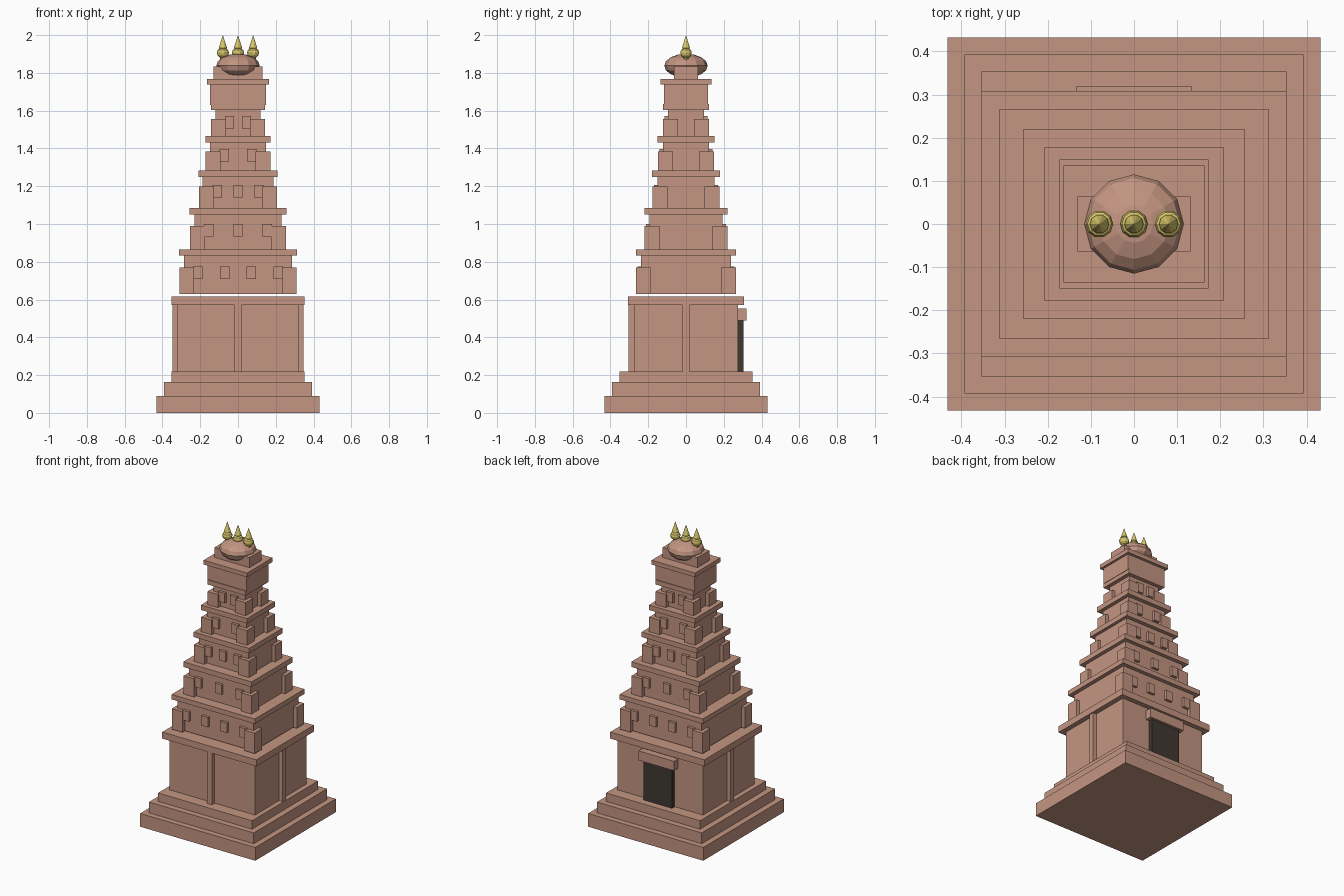
import bpy, bmesh, math
from mathutils import Matrix

if "Cube" in bpy.data.objects:
    bpy.data.objects.remove(bpy.data.objects["Cube"])


def material(name, rgb):
    m = bpy.data.materials.new(name)
    m.diffuse_color = (*rgb, 1)
    m.use_nodes = True
    m.node_tree.nodes["Principled BSDF"].inputs["Base Color"].default_value = m.diffuse_color
    return m


STONE = material("terracotta", (0.55, 0.30, 0.22))
GOLD = material("gold", (0.70, 0.58, 0.15))
DARK = material("dark_opening", (0.05, 0.04, 0.03))


def finish(name, bm, mat):
    me = bpy.data.meshes.new(name)
    bm.to_mesh(me)
    bm.free()
    me.materials.append(mat)
    ob = bpy.data.objects.new(name, me)
    bpy.context.collection.objects.link(ob)
    return ob


def box(name, x0, x1, y0, y1, z0, z1, mat=STONE):
    bm = bmesh.new()
    bmesh.ops.create_cube(bm, size=1, matrix=(
        Matrix.Translation(((x0 + x1) / 2, (y0 + y1) / 2, (z0 + z1) / 2))
        @ Matrix.Diagonal((x1 - x0, y1 - y0, z1 - z0, 1))))
    return finish(name, bm, mat)


def slab(name, hx, hy, z0, z1):
    return box(name, -hx, hx, -hy, hy, z0, z1)


def lathe(name, profile, x, sides, mat):
    bm = bmesh.new()
    verts = [bm.verts.new((r, 0, z)) for r, z in profile]
    edges = [bm.edges.new(p) for p in zip(verts, verts[1:])]
    bmesh.ops.spin(bm, geom=verts + edges, cent=(0, 0, 0), axis=(0, 0, 1),
                   angle=math.tau, steps=sides)
    bmesh.ops.remove_doubles(bm, verts=bm.verts, dist=1e-4)
    bmesh.ops.recalc_face_normals(bm, faces=bm.faces)
    bmesh.ops.translate(bm, verts=bm.verts, vec=(x, 0, 0))
    return finish(name, bm, mat)


# Stepped plinth
for i, (h, z0, z1) in enumerate([(0.432, 0, 0.09), (0.393, 0.09, 0.163),
                                 (0.353, 0.163, 0.22)]):
    slab(f"plinth_step_{i + 1}", h, h, z0, z1)

# Gate storey with mid-face pilasters
slab("gate_storey", 0.32, 0.275, 0.22, 0.572)
slab("gate_cornice", 0.353, 0.308, 0.572, 0.616)
box("front_pilaster", -0.018, 0.018, -0.305, -0.27, 0.22, 0.572)
for s, side in ((-1, "left"), (1, "right")):
    xs = sorted((s * 0.315, s * 0.346))
    box(f"{side}_pilaster", *xs, -0.018, 0.018, 0.22, 0.572)

# Doorway at the back
box("doorway", -0.108, 0.108, 0.27, 0.304, 0.22, 0.49, DARK)
box("door_lintel", -0.133, 0.133, 0.27, 0.32, 0.488, 0.552)

# Tiers: body half sizes, cornice half sizes, z bottom, block top,
# cornice bottom, cornice top, niche bottom, niche positions
tiers = [
    (0.285, 0.239, 0.312, 0.266, 0.63, 0.77, 0.833, 0.866, 0.71,
     (-0.213, -0.071, 0.071, 0.213)),
    (0.231, 0.194, 0.256, 0.220, 0.866, 0.99, 1.05, 1.085, 0.933,
     (-0.155, 0, 0.155)),
    (0.187, 0.152, 0.208, 0.179, 1.085, 1.198, 1.25, 1.284, 1.14,
     (-0.11, 0, 0.11)),
    (0.148, 0.122, 0.173, 0.150, 1.284, 1.384, 1.432, 1.466, 1.33,
     (-0.073, 0.073)),
    (0.118, 0.096, 0.144, 0.123, 1.466, 1.555, 1.603, 1.634, 1.505,
     (-0.045, 0.045)),
]
for n, (bx, by, cx, cy, z0, zb, zc, zt, zn, niches) in enumerate(tiers, 1):
    slab(f"tier_{n}_body", bx, by, z0, zc)
    slab(f"tier_{n}_cornice", cx, cy, zc, zt)
    # Corner shrines
    for sx in (-1, 1):
        for sy in (-1, 1):
            xs = sorted((sx * (cx - 0.08), sx * (cx - 0.001)))
            ys = sorted((sy * (cy - 0.08), sy * (cy - 0.001)))
            box(f"tier_{n}_corner_shrine", *xs, *ys, z0, zb)
    # Small shrines on the front and back faces
    for sy in (-1, 1):
        ys = sorted((sy * (by - 0.01), sy * (by + 0.018)))
        for x in niches:
            box(f"tier_{n}_small_shrine", x - 0.025, x + 0.025, *ys,
                zn, zn + 0.066)

# Crown block and neck
slab("crown_block", 0.147, 0.117, 1.63, 1.738)
slab("crown_cornice", 0.163, 0.136, 1.738, 1.767)
slab("crown_neck", 0.131, 0.064, 1.767, 1.835)

# Faceted flattened dome
dome = [(0.115 * math.sin(math.pi * i / 8), 1.838 - 0.063 * math.cos(math.pi * i / 8))
        for i in range(9)]
lathe("crown_dome", dome, 0, 12, STONE)

# Row of three finials
finial = [(0, 1.83), (0.025, 1.835), (0.025, 1.85), (0.014, 1.87), (0.016, 1.882),
          (0.028, 1.892), (0.032, 1.907), (0.028, 1.921), (0.018, 1.928),
          (0.022, 1.932), (0, 2.0)]
for i, x in enumerate((-0.08, 0, 0.08)):
    lathe(f"finial_{i + 1}", finial, x, 10, GOLD)
